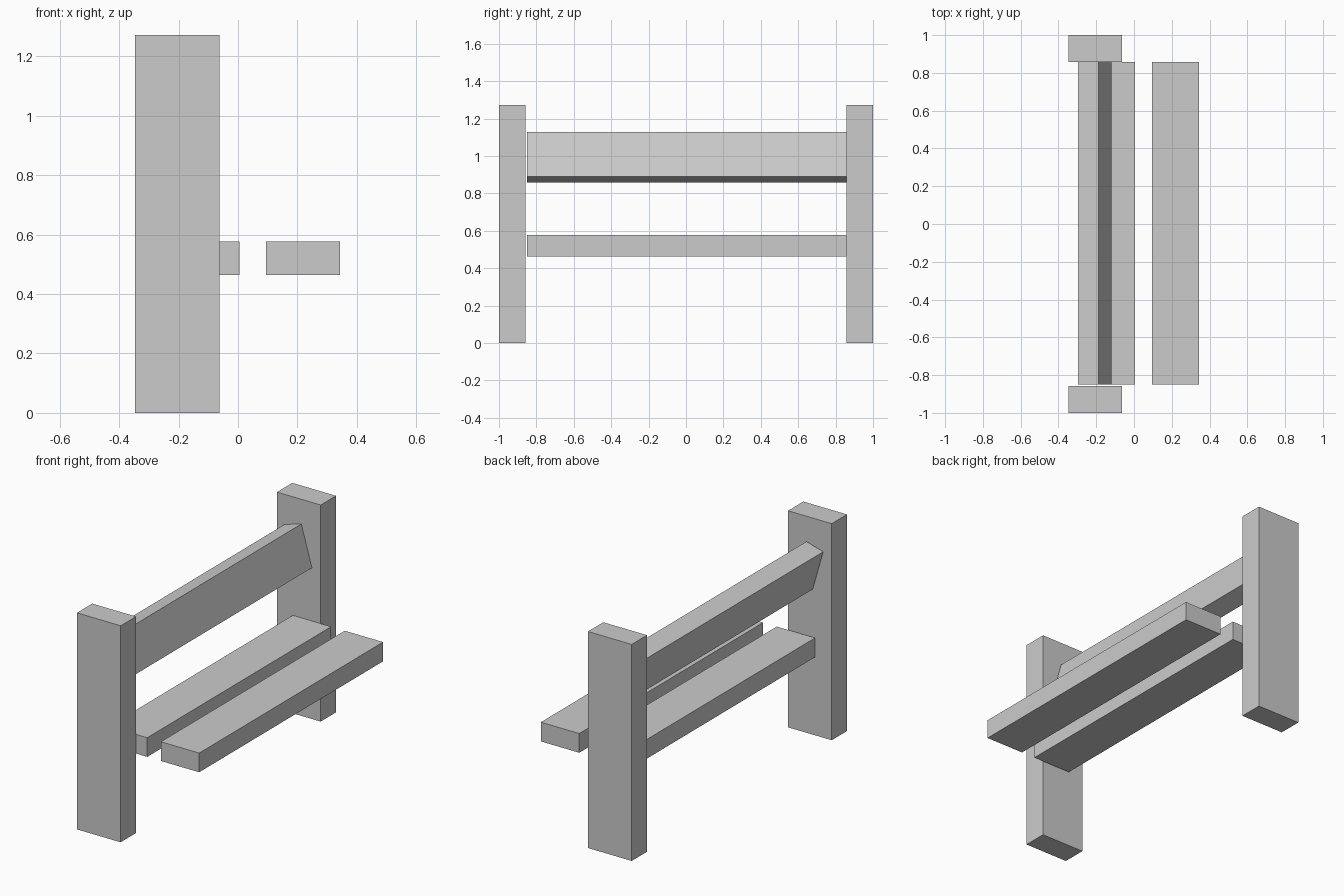
import bpy
import math

cube = bpy.data.objects.get("Cube")
if cube:
    bpy.data.objects.remove(cube, do_unlink=True)

# One plain grey for the whole bench
grey = bpy.data.materials.new("plain_grey")
grey.use_nodes = True
COLOR = (0.6, 0.6, 0.6, 1.0)
grey.diffuse_color = COLOR
grey.node_tree.nodes["Principled BSDF"].inputs["Base Color"].default_value = COLOR


def box(name, center, size, tilt=0.0):
    """Flat-sided block, optionally leaning about the y axis."""
    bpy.ops.mesh.primitive_cube_add(size=1, location=center)
    obj = bpy.context.object
    obj.name = name
    obj.scale = size
    bpy.ops.object.transform_apply(location=False, rotation=False, scale=True)
    obj.rotation_euler.y = tilt
    obj.data.materials.append(grey)
    return obj


# Upright posts at both ends
POST = (0.284, 0.142, 1.273)
for side, label in ((-1, "front_post"), (1, "back_post")):
    box(label, (-0.205, side * (1 - POST[1] / 2), POST[2] / 2), POST)

# Three identical planks: two flat for the seat, one leaning as the backrest
LENGTH, WIDTH, THICK = 1.708, 0.249, 0.113
MID_Y = 0.003
box("inner_seat_plank", (-0.119, MID_Y, 0.52), (WIDTH, LENGTH, THICK))
box("outer_seat_plank", (0.219, MID_Y, 0.52), (WIDTH, LENGTH, THICK))
box("backrest_plank", (-0.208, MID_Y, 0.993), (THICK, LENGTH, WIDTH), math.radians(-16))
